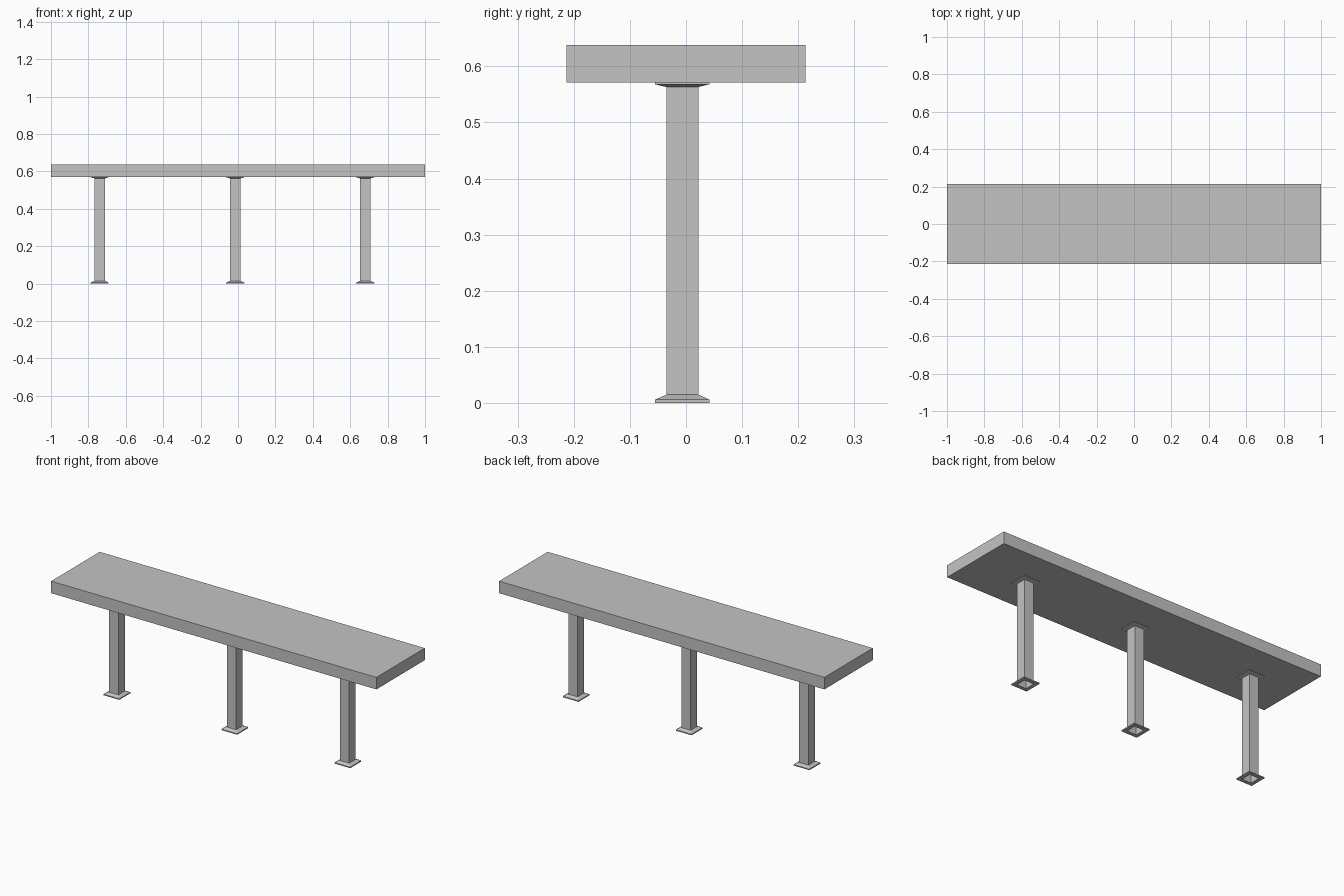
import bpy
import bmesh

cube = bpy.data.objects.get("Cube")
if cube:
    bpy.data.objects.remove(cube, do_unlink=True)

# Single grey material
grey = bpy.data.materials.new("grey metal")
grey.use_nodes = True
colour = (0.55, 0.55, 0.55, 1)
grey.diffuse_color = colour
grey.node_tree.nodes["Principled BSDF"].inputs["Base Color"].default_value = colour

SEAT_BOTTOM, SEAT_TOP = 0.571, 0.638
SHAFT, PLATE = 0.0285, 0.0485   # half widths
LEG_Y = -0.0065


def add_object(name, bm, location):
    mesh = bpy.data.meshes.new(name)
    bm.to_mesh(mesh)
    bm.free()
    mesh.materials.append(grey)
    obj = bpy.data.objects.new(name, mesh)
    obj.location = location
    bpy.context.collection.objects.link(obj)
    return obj


def square_sweep(name, profile, location):
    """Join square rings given as (half width, height), leaving the ends open."""
    bm = bmesh.new()
    rings = [[bm.verts.new((sx * r, sy * r, z))
              for sx, sy in ((-1, -1), (1, -1), (1, 1), (-1, 1))]
             for r, z in profile]
    for low, high in zip(rings, rings[1:]):
        for i in range(4):
            j = (i + 1) % 4
            bm.faces.new((low[i], low[j], high[j], high[i]))
    return add_object(name, bm, location)


# Seat slab
bm = bmesh.new()
bmesh.ops.create_cube(bm, size=1)
bmesh.ops.scale(bm, vec=(2, 0.426, SEAT_TOP - SEAT_BOTTOM), verts=bm.verts)
add_object("seat", bm, (0, 0, (SEAT_TOP + SEAT_BOTTOM) / 2))

# Legs: open square tube with a bevelled foot and a mounting plate
foot = [(SHAFT, 0), (PLATE, 0), (PLATE, 0.006), (SHAFT, 0.015)]
mount = [(SHAFT, 0.563), (PLATE, 0.568), (PLATE, SEAT_BOTTOM)]
for side, x in (("right", -0.74), ("middle", -0.015), ("left", 0.68)):
    place = (x, LEG_Y, 0)
    square_sweep(side + "_leg", [(SHAFT, 0), (SHAFT, SEAT_BOTTOM)], place)
    square_sweep(side + "_foot", foot, place)
    square_sweep(side + "_mounting_plate", mount, place)
